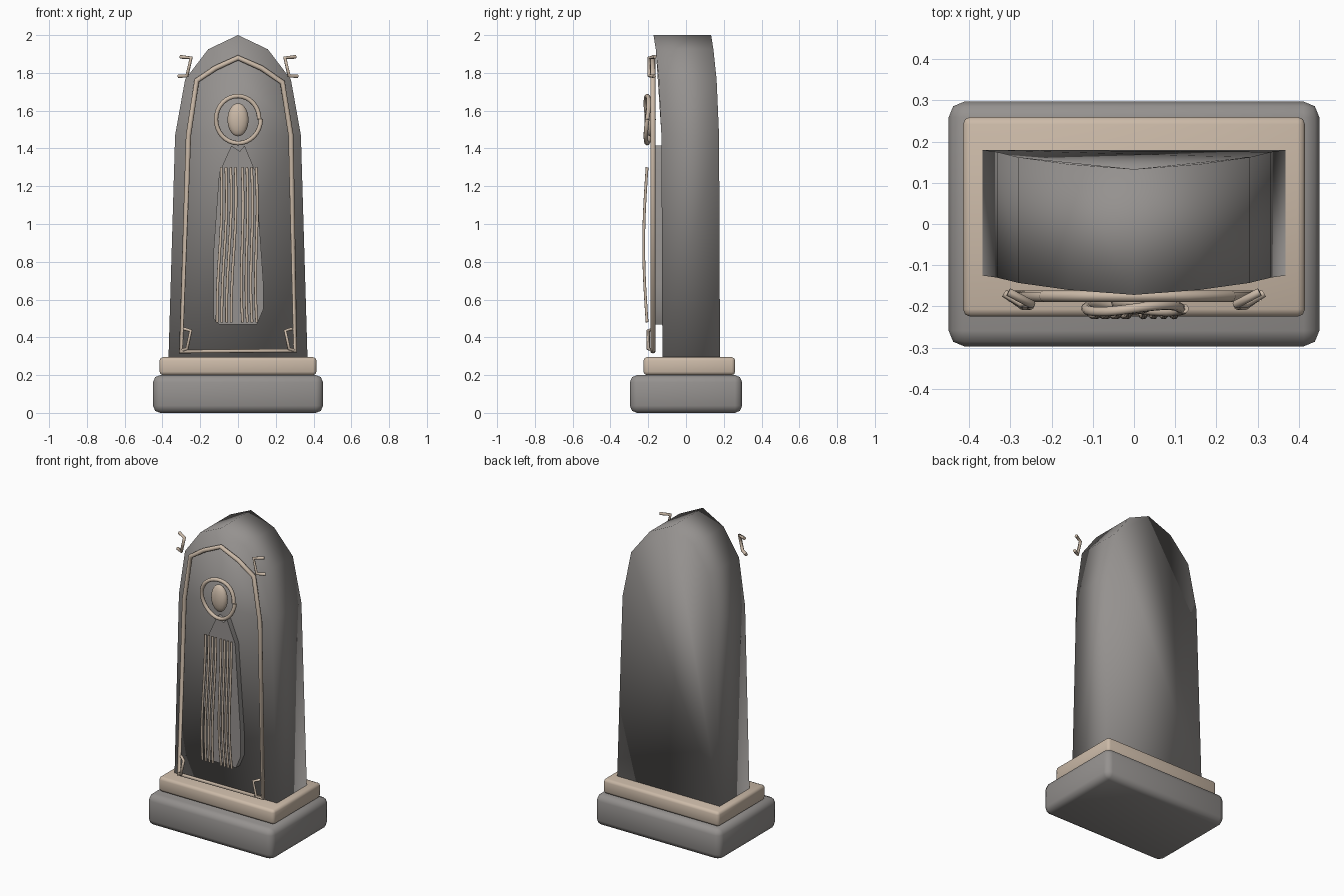
import bpy, bmesh, math
from mathutils import Vector

if "Cube" in bpy.data.objects:
    bpy.data.objects.remove(bpy.data.objects["Cube"])


def material(name, rgb):
    m = bpy.data.materials.new(name)
    m.use_nodes = True
    m.diffuse_color = (*rgb, 1)
    m.node_tree.nodes["Principled BSDF"].inputs["Base Color"].default_value = (*rgb, 1)
    return m


stone = material("grey stone", (0.30, 0.285, 0.275))
trim = material("tan trim", (0.60, 0.49, 0.39))


def add_mesh(name, bm, mat, angle=None):
    bmesh.ops.recalc_face_normals(bm, faces=bm.faces[:])
    me = bpy.data.meshes.new(name)
    bm.to_mesh(me)
    bm.free()
    me.materials.append(mat)
    ob = bpy.data.objects.new(name, me)
    bpy.context.collection.objects.link(ob)
    if angle:
        bpy.ops.object.select_all(action='DESELECT')
        bpy.context.view_layer.objects.active = ob
        ob.select_set(True)
        bpy.ops.object.shade_smooth_by_angle(angle=math.radians(angle))
    return ob


def block(name, lo, hi, bevel, segments, mat):
    bm = bmesh.new()
    bmesh.ops.create_cube(bm, size=1)
    lo, hi = Vector(lo), Vector(hi)
    for v in bm.verts:
        v.co = (lo + hi) / 2 + v.co * (hi - lo)
    bmesh.ops.bevel(bm, geom=bm.edges[:], offset=bevel, segments=segments,
                    profile=0.5, affect='EDGES')
    return add_mesh(name, bm, mat, 60)


def prism(name, points, thickness, mat, angle):
    """Extrude a front outline of (x, y, z) points towards the back."""
    bm = bmesh.new()
    face = bm.faces.new([bm.verts.new(p) for p in points])
    ext = bmesh.ops.extrude_face_region(bm, geom=[face], use_keep_orig=True)
    for v in ext["geom"]:
        if isinstance(v, bmesh.types.BMVert):
            v.co.y += thickness
    return add_mesh(name, bm, mat, angle)


def tube(name, points, radius, mat, closed=False):
    cu = bpy.data.curves.new(name, 'CURVE')
    cu.dimensions = '3D'
    cu.bevel_depth = radius
    cu.bevel_resolution = 2
    cu.use_fill_caps = True
    sp = cu.splines.new('POLY')
    sp.points.add(len(points) - 1)
    for p, co in zip(sp.points, points):
        p.co = (*co, 1)
    sp.use_cyclic_u = closed
    cu.materials.append(mat)
    ob = bpy.data.objects.new(name, cu)
    bpy.context.collection.objects.link(ob)
    return ob


# Stepped plinth
block("base", (-0.45, -0.297, 0), (0.45, 0.297, 0.2), 0.038, 2, stone)
block("base_moulding", (-0.415, -0.225, 0.2), (0.415, 0.26, 0.295), 0.018, 2, trim)

# Main slab, its pointed head leaning forward
half = [(0.368, -0.125, 0.29), (0.333, -0.13, 1.47), (0.28, -0.143, 1.765), (0.158, -0.16, 1.925)]
outline = half + [(0, -0.172, 2)] + [(-x, y, z) for x, y, z in reversed(half)]
prism("slab", outline, 0.305, stone, 180)

# Raised border on the front
border = [(-0.302, 0.325), (-0.262, 1.47), (-0.218, 1.76), (-0.12, 1.825), (0, 1.88),
          (0.125, 1.825), (0.235, 1.75), (0.28, 1.47), (0.303, 0.33)]
tube("border", [(x, -0.175, z) for x, z in border], 0.014, trim, closed=True)

# Small clamps at the four corners
clamp = [(0.305, -0.165, 1.885), (0.248, -0.195, 1.88), (0.27, -0.195, 1.785), (0.315, -0.168, 1.782)]
low_clamp = [(0.285, -0.175, 0.445), (0.25, -0.2, 0.435), (0.27, -0.2, 0.34), (0.308, -0.172, 0.328)]
for side, s in (("left", 1), ("right", -1)):
    tube(f"upper_clamp_{side}", [(s * x, y, z) for x, y, z in clamp], 0.01, trim)
    tube(f"lower_clamp_{side}", [(s * x, y, z) for x, y, z in low_clamp], 0.009, trim)

# Robed figure in relief
robe = [(-0.1, 0.468), (0.1, 0.468), (0.135, 0.55), (0.135, 0.68), (0.095, 1.27), (0.035, 1.415),
        (0.01, 1.385), (-0.035, 1.415), (-0.1, 1.27), (-0.13, 0.85), (-0.13, 0.5)]
prism("robe", [(x, -0.165, z) for x, z in robe], 0.05, stone, 40)

# Robe folds, bowed forward and gently wavy
for side, s in (("left", 1), ("right", -1)):
    for i in range(4):
        path = []
        for k in range(15):
            t = k / 14
            x = s * (0.018 + 0.025 * i + 0.012 * t * t) + 0.008 * math.sin(5 * t + 0.5)
            path.append((x, -0.206 - 0.018 * math.sin(math.pi * t), 1.3 - 0.82 * t))
        tube(f"robe_fold_{side}_{i + 1}", path, 0.0075, trim)

# Halo ring with a small overlap, and the head
halo = []
for k in range(33):
    a = 2 * math.pi * k / 32
    r = 0.112 + 0.009 * k / 32
    halo.append((r * math.cos(a), -0.205 + 0.008 * math.sin(2 * a), 1.555 + r * 1.07 * math.sin(a)))
tube("halo", halo, 0.012, trim)

bm = bmesh.new()
bmesh.ops.create_uvsphere(bm, u_segments=16, v_segments=10, radius=1)
for v in bm.verts:
    v.co = (v.co.x * 0.056, v.co.y * 0.03 - 0.19, v.co.z * 0.088 + 1.552)
add_mesh("head", bm, trim, 180)
